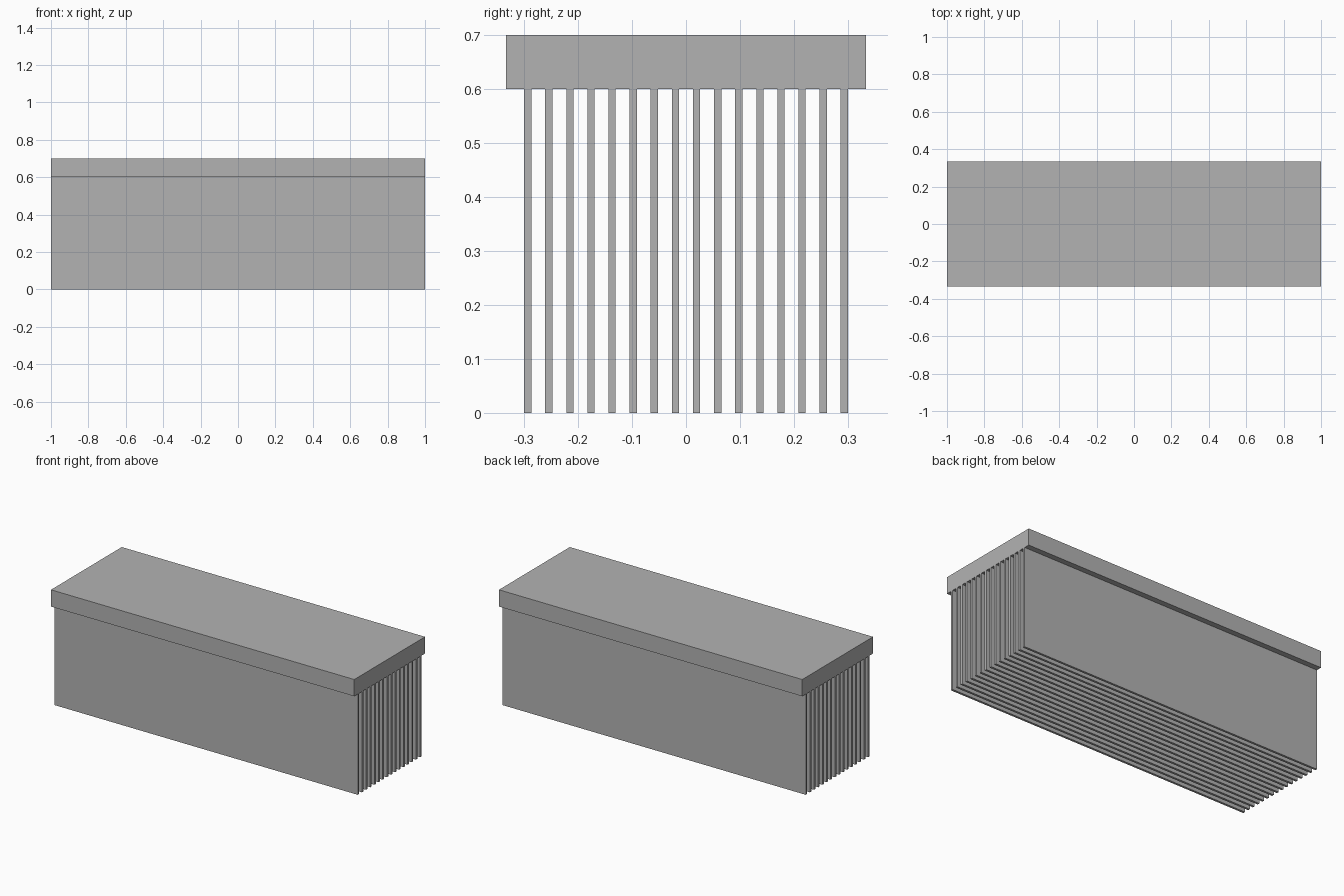
import bpy

cube = bpy.data.objects.get("Cube")
if cube:
    bpy.data.objects.remove(cube, do_unlink=True)

# Plain grey metal
metal = bpy.data.materials.new("grey metal")
metal.use_nodes = True
GREY = (0.45, 0.45, 0.45, 1)
metal.diffuse_color = GREY
metal.node_tree.nodes["Principled BSDF"].inputs["Base Color"].default_value = GREY

LENGTH = 2.0
BASE_WIDTH, BASE_BOTTOM, TOP = 0.6667, 0.6, 0.7
FIN_COUNT, FIN_SPAN, FIN_THICK = 16, 0.6, 0.0133


def box(name, y, width, z0, z1):
    bpy.ops.mesh.primitive_cube_add(size=1, location=(0, y, (z0 + z1) / 2))
    ob = bpy.context.object
    ob.name = name
    ob.scale = (LENGTH, width, z1 - z0)
    bpy.ops.object.transform_apply(location=False, rotation=False, scale=True)
    ob.data.materials.append(metal)
    return ob


# Solid base plate on top
box("base_plate", 0, BASE_WIDTH, BASE_BOTTOM, TOP)

# Row of thin fins hanging below the plate
pitch = (FIN_SPAN - FIN_THICK) / (FIN_COUNT - 1)
first_y = (FIN_THICK - FIN_SPAN) / 2
fins = box("cooling_fins", first_y, FIN_THICK, 0, BASE_BOTTOM)
row = fins.modifiers.new("fin row", "ARRAY")
row.count = FIN_COUNT
row.use_relative_offset = False
row.use_constant_offset = True
row.constant_offset_displace = (0, pitch, 0)
